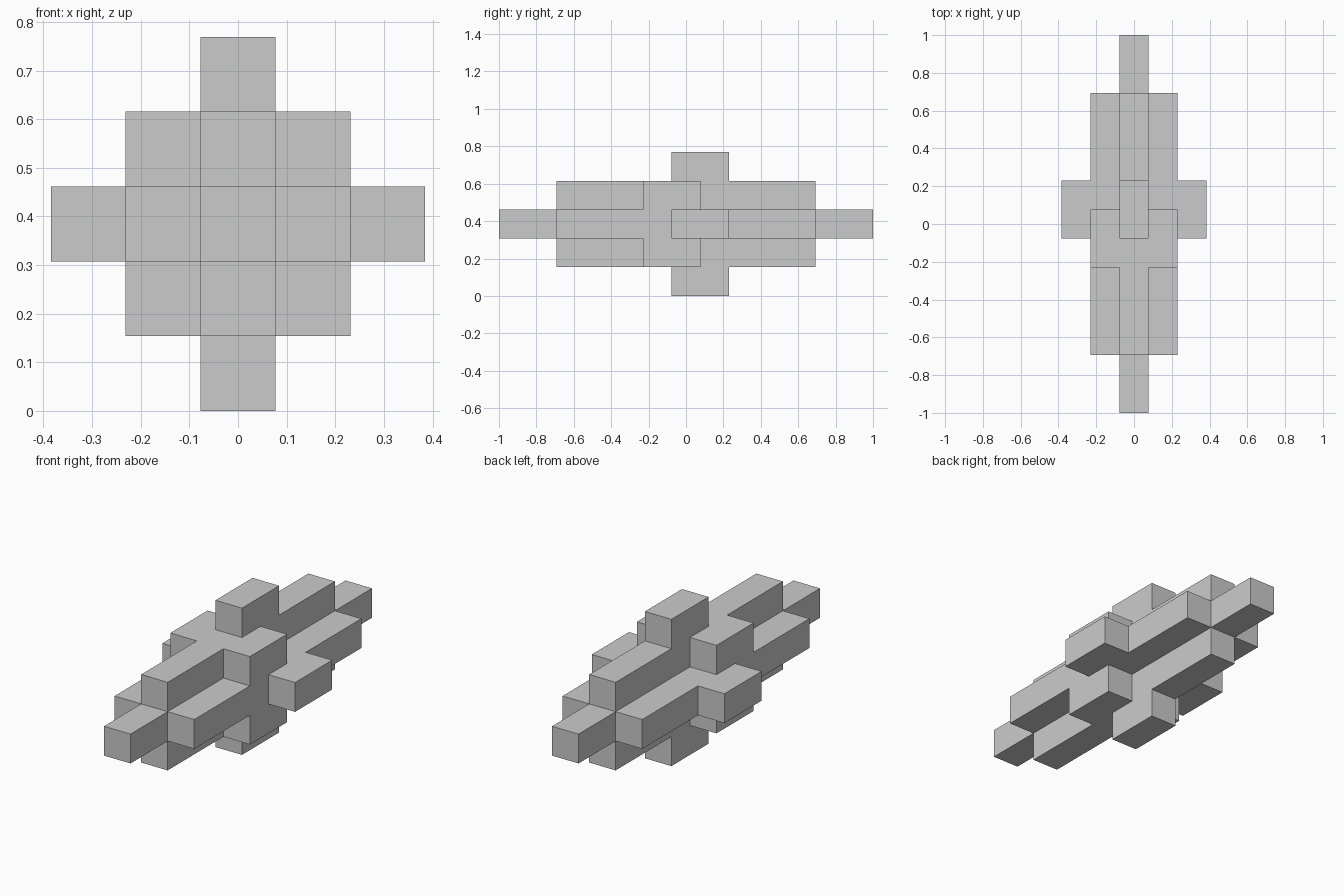
import bpy, bmesh, math
from mathutils import Vector

if "Cube" in bpy.data.objects:
    bpy.data.objects.remove(bpy.data.objects["Cube"])

U = 2 / 13  # one block; the model is 5 x 13 x 5 blocks

# Bars running along y: distance pattern (|x|, |z|) -> first and last block
BARS = {
    (0, 0): (-6, 6),                    # long core
    (1, 0): (-4, 4), (0, 1): (-4, 4),   # four side bars
    (1, 1): (-1, 0),                    # four corner pieces
    (2, 0): (0, 1), (0, 2): (0, 1),     # four outer stubs
}

filled = set()
for x in range(-2, 3):
    for z in range(-2, 3):
        if (abs(x), abs(z)) in BARS:
            lo, hi = BARS[abs(x), abs(z)]
            filled |= {(x, y, z) for y in range(lo, hi + 1)}

# Outer skin of the joined bars: one square wherever a block meets open air
bm = bmesh.new()
for cell in sorted(filled):
    for axis in range(3):
        for sign in (-1, 1):
            n = Vector((0, 0, 0))
            n[axis] = sign
            if tuple(int(c + d) for c, d in zip(cell, n)) in filled:
                continue
            a = Vector((0, 0, 0))
            a[(axis + 1) % 3] = 1
            b = n.cross(a)
            centre = Vector(cell) + n / 2 + Vector((0, 0, 2.5))
            bm.faces.new([bm.verts.new((centre + a * i / 2 + b * j / 2) * U)
                          for i, j in ((-1, -1), (1, -1), (1, 1), (-1, 1))])

# Weld and merge coplanar squares into clean flat faces
bmesh.ops.remove_doubles(bm, verts=bm.verts, dist=1e-4)
bmesh.ops.dissolve_limit(bm, angle_limit=math.radians(1),
                         verts=bm.verts, edges=bm.edges)

mesh = bpy.data.meshes.new("interlocking_bars")
bm.to_mesh(mesh)
bm.free()
obj = bpy.data.objects.new("interlocking_bars", mesh)
bpy.context.collection.objects.link(obj)
